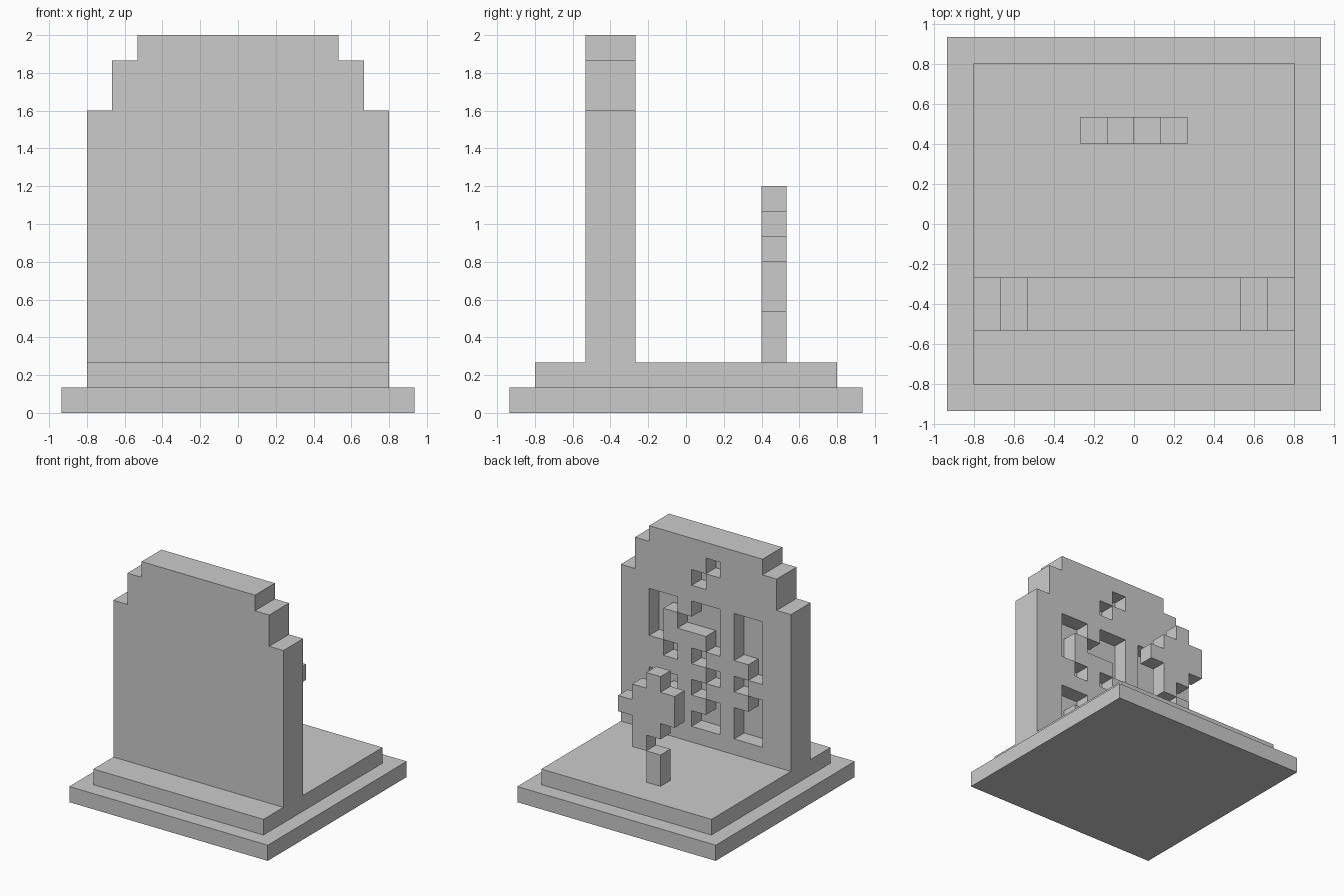
import bpy, bmesh, math
from mathutils import Vector

if "Cube" in bpy.data.objects:
    bpy.data.objects.remove(bpy.data.objects["Cube"])

U = 2 / 15  # size of one block


def block_part(name, cells, origin):
    """Join unit blocks into one shell, keeping only the exposed faces."""
    cells = set(cells)
    bm = bmesh.new()
    for c in cells:
        for axis in range(3):
            for side in (0, 1):
                n = list(c)
                n[axis] += 1 if side else -1
                if tuple(n) in cells:
                    continue
                corners = []
                for a, b in ((0, 0), (1, 0), (1, 1), (0, 1)):
                    p = list(c)
                    p[axis] += side
                    p[(axis + 1) % 3] += a
                    p[(axis + 2) % 3] += b
                    corners.append(bm.verts.new((Vector(p) + Vector(origin)) * U))
                bm.faces.new(corners if side else corners[::-1])
    bmesh.ops.remove_doubles(bm, verts=bm.verts, dist=1e-4)
    bmesh.ops.dissolve_limit(bm, angle_limit=math.radians(1),
                             verts=bm.verts, edges=bm.edges)
    mesh = bpy.data.meshes.new(name)
    bm.to_mesh(mesh)
    bm.free()
    obj = bpy.data.objects.new(name, mesh)
    bpy.context.collection.objects.link(obj)
    return obj


def slab(name, half, z):
    bpy.ops.mesh.primitive_cube_add(size=1, location=(0, 0, (z + 0.5) * U))
    obj = bpy.context.object
    obj.name = name
    obj.scale = (2 * half * U, 2 * half * U, U)


# Two-step plinth
slab("base_lower_step", 7, 0)
slab("base_upper_step", 6, 1)

# Upright slab with stepped shoulders, two blocks thick
stone = set()
for z in range(13):
    inset = 0 if z < 10 else 1 if z < 12 else 2
    stone |= {(x, y, z) for x in range(inset, 12 - inset) for y in (0, 1)}

# Abstract pits in the rear face: row (down from the shoulder) -> columns from +x
pits = {-2: [6], -1: [5],
        1: [2, 3, 5, 6, 8, 9], 2: [2, 4, 5, 6, 8, 9], 3: [2, 6, 8, 9],
        4: [3, 5, 9], 5: [6, 8], 6: [2, 3, 5, 9],
        7: [2, 6, 8, 9], 8: [2, 5, 6, 8, 9]}
for row, cols in pits.items():
    stone -= {(11 - c, 1, 9 - row) for c in cols}
block_part("upright_slab", stone, (-6, -4, 2))

# Block flower behind the slab: column from +x -> rows filled
flower = {0: [4], 1: [2, 3, 4, 5], 2: [3, 4, 5, 6], 3: [4, 5]}
block_part("flower_head", [(3 - c, 0, z) for c, rows in flower.items() for z in rows],
           (-2, 3, 2))
block_part("flower_stem", [(1, 0, 0), (1, 0, 1)], (-2, 3, 2))
